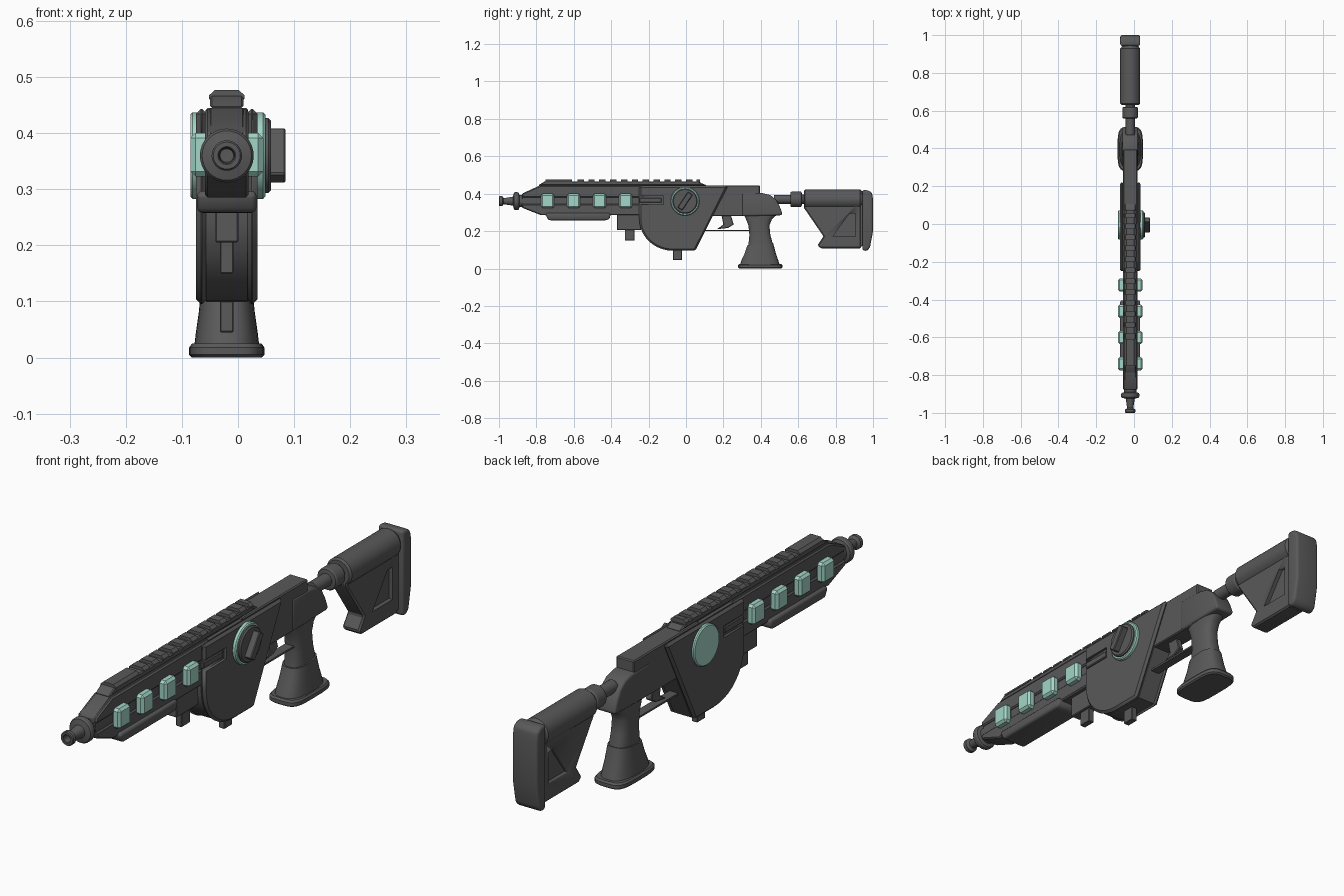
import bpy, bmesh, math
from mathutils import Matrix, Vector

cube = bpy.data.objects.get("Cube")
if cube:
    bpy.data.objects.remove(cube, do_unlink=True)

CX = -0.02   # centre plane of the body
BORE = 0.36  # height of the barrel axis


def material(name, rgb):
    m = bpy.data.materials.new(name)
    m.use_nodes = True
    m.diffuse_color = (*rgb, 1)
    m.node_tree.nodes["Principled BSDF"].inputs["Base Color"].default_value = (*rgb, 1)
    return m


GREY = material("dark grey", (0.1, 0.1, 0.1))
MINT = material("mint green", (0.37, 0.68, 0.58))


def finish(name, bm, mat=GREY, bevel=0.0, segments=1, smooth=True):
    bmesh.ops.recalc_face_normals(bm, faces=bm.faces)
    mesh = bpy.data.meshes.new(name)
    bm.to_mesh(mesh)
    bm.free()
    mesh.materials.append(mat)
    ob = bpy.data.objects.new(name, mesh)
    bpy.context.collection.objects.link(ob)
    bpy.ops.object.select_all(action='DESELECT')
    bpy.context.view_layer.objects.active = ob
    ob.select_set(True)
    if bevel:
        mod = ob.modifiers.new("bevel", 'BEVEL')
        mod.width, mod.segments = bevel, segments
        bpy.ops.object.modifier_apply(modifier="bevel")
    if smooth:
        bpy.ops.object.shade_smooth_by_angle(angle=math.radians(32))
    return ob


def slab(name, outline, x0, x1, **kw):
    """Side outline of (y, z) points, extruded from x0 to x1 off the centre plane."""
    bm = bmesh.new()
    face = bm.faces.new([bm.verts.new((CX + x0, y, z)) for y, z in outline])
    new = bmesh.ops.extrude_face_region(bm, geom=[face])["geom"]
    bmesh.ops.translate(bm, vec=(x1 - x0, 0, 0),
                        verts=[v for v in new if isinstance(v, bmesh.types.BMVert)])
    return finish(name, bm, **kw)


def box(name, x0, x1, y0, y1, z0, z1, **kw):
    return slab(name, [(y0, z0), (y1, z0), (y1, z1), (y0, z1)], x0, x1, **kw)


def loft(name, rings, **kw):
    bm = bmesh.new()
    rows = [[bm.verts.new(p) for p in ring] for ring in rings]
    for a, b in zip(rows, rows[1:]):
        for i in range(len(a)):
            j = (i + 1) % len(a)
            bm.faces.new((a[i], a[j], b[j], b[i]))
    bm.faces.new(rows[0])
    bm.faces.new(rows[-1])
    return finish(name, bm, **kw)


def turned(name, profile, z=BORE, sides=32):
    """Profile of (y, radius) turned about a lengthwise axis."""
    ang = [2 * math.pi * i / sides for i in range(sides)]
    return loft(name, [[(CX + r * math.cos(a), y, z + r * math.sin(a)) for a in ang]
                       for y, r in profile])


def disc(name, x0, x1, r, mat, bevel):
    ang = [2 * math.pi * i / 40 for i in range(40)]
    pts = [(-0.005 + r * math.cos(a), BORE + r * math.sin(a)) for a in ang]
    return slab(name, pts, x0, x1, mat=mat, bevel=bevel)


def upright(name, sections, power=0.75, **kw):
    """Sections of (z, y centre, half depth, half width, rearward tilt), rounded outline."""
    def sp(v):
        return math.copysign(abs(v) ** power, v)
    rings = []
    for z, yc, hy, hx, tilt in sections:
        ring = []
        for i in range(32):
            a = 2 * math.pi * i / 32
            ring.append((CX + hx * sp(math.cos(a)), yc + hy * sp(math.sin(a)),
                         z + tilt * sp(math.sin(a))))
        rings.append(ring)
    return loft(name, rings, **kw)


def carve(ob, cutter):
    bpy.ops.object.select_all(action='DESELECT')
    bpy.context.view_layer.objects.active = ob
    ob.select_set(True)
    mod = ob.modifiers.new("cut", 'BOOLEAN')
    mod.operation, mod.solver, mod.object = 'DIFFERENCE', 'EXACT', cutter
    bpy.ops.object.modifier_apply(modifier="cut")
    bpy.data.objects.remove(cutter, do_unlink=True)


# Barrel tip with a hollow mouth
turned("barrel_tip", [(-0.97, 0.012), (-0.998, 0.014), (-1.0, 0.016), (-1.0, 0.024),
                      (-0.996, 0.027), (-0.982, 0.027), (-0.975, 0.016), (-0.925, 0.024),
                      (-0.92, 0.044), (-0.914, 0.048), (-0.9, 0.048), (-0.894, 0.044),
                      (-0.89, 0.032), (-0.85, 0.032)])

# Handguard: core with upper and lower cheeks leaving a groove along the side
slab("handguard_core", [(-0.877, 0.325), (-0.775, 0.285), (-0.2, 0.285), (-0.2, 0.445),
                        (-0.78, 0.445), (-0.877, 0.4)], -0.032, 0.032, bevel=0.004)
slab("handguard_upper", [(-0.877, 0.38), (-0.2, 0.38), (-0.2, 0.443), (-0.78, 0.443),
                         (-0.877, 0.4)], -0.039, 0.039, bevel=0.005)
slab("handguard_lower", [(-0.877, 0.345), (-0.877, 0.325), (-0.775, 0.285),
                         (-0.2, 0.285), (-0.2, 0.345)], -0.039, 0.039, bevel=0.005)
slab("lower_rail", [(-0.75, 0.285), (-0.735, 0.258), (-0.42, 0.258), (-0.405, 0.27),
                    (-0.405, 0.297), (-0.75, 0.297)], -0.053, 0.053, bevel=0.01, segments=3)

# Light tabs on both sides
for i in range(4):
    y = -0.74 + 0.139 * i
    for side, name in ((1, "left"), (-1, "right")):
        box(f"light_tab_{name}_{i + 1}", side * 0.03, side * 0.065, y - 0.035, y + 0.035,
            0.323, 0.4, mat=MINT, bevel=0.009)

# Top rail: base with a toothed crown
box("rail_neck", -0.024, 0.024, -0.76, 0.08, 0.44, 0.46)
slab("rail_base", [(-0.79, 0.445), (0.11, 0.445), (0.06, 0.466), (-0.755, 0.466)],
     -0.03, 0.03, bevel=0.004)


def rail_tooth(name, y0, y1):
    section = [(-0.02, 0.452), (0.02, 0.452), (0.032, 0.461), (0.032, 0.467),
               (0.021, 0.477), (-0.021, 0.477), (-0.032, 0.467), (-0.032, 0.461)]
    loft(name, [[(CX + x, y, z) for x, z in section] for y in (y0, y1)], smooth=False)


rail_tooth("rail_front_block", -0.75, -0.61)
for i in range(11):
    y = -0.58 + i * 0.058
    rail_tooth(f"rail_tooth_{i + 1}", y, y + 0.034)
rail_tooth("rail_rear_block", 0.055, 0.075)

# Blocks hanging under the handguard and housing
box("front_mount", -0.021, 0.021, -0.37, -0.24, 0.205, 0.29, bevel=0.003)
box("front_mount_pin", -0.012, 0.012, -0.327, -0.275, 0.15, 0.21, bevel=0.002)
box("housing_foot", -0.012, 0.012, -0.07, -0.022, 0.045, 0.11, bevel=0.002)


# Round-bellied housing: core and two cheek panels
def belly(inset):
    arc = [(-0.07 - 0.18 * math.sin(a), 0.265 - 0.17 * math.cos(a))
           for a in (math.pi / 2 * k / 10 for k in range(11))]
    pts = [(0.225, 0.443), (0.05, 0.095)] + arc + [(-0.25, 0.443)]
    c = Vector((-0.03, 0.28))
    return [tuple(c + (Vector(p) - c) * (1 - inset)) for p in pts]


slab("housing_core", belly(0.02), -0.037, 0.037)
for side, name in ((1, "left"), (-1, "right")):
    panel = slab(f"housing_panel_{name}", belly(0), side * 0.035, side * 0.055, bevel=0.009)
    carve(panel, box("slot_cutter", side * 0.045, side * 0.08, -0.3, -0.12, 0.342, 0.387))
    box(f"slot_bar_{name}", side * 0.036, side * 0.05, -0.25, -0.13, 0.352, 0.377, bevel=0.003)

# Side discs and the selector dial
disc("disc_right", -0.065, -0.04, 0.077, MINT, 0.004)
disc("disc_left", 0.04, 0.069, 0.077, MINT, 0.004)
disc("dial", 0.06, 0.079, 0.067, GREY, 0.005)
bar = box("dial_handle", 0.07, 0.105, -0.05, 0.05, -0.015, 0.015, bevel=0.003)
bar.data.transform(Matrix.Translation((0, -0.005, BORE)) @ Matrix.Rotation(math.radians(56), 4, 'X'))

# Rear receiver
slab("rear_receiver", [(0.0, 0.445), (0.395, 0.445), (0.395, 0.28), (0.1, 0.28)],
     -0.038, 0.038, bevel=0.004)
slab("receiver_tail", [(0.3, 0.405), (0.41, 0.403), (0.45, 0.393), (0.48, 0.37), (0.5, 0.335),
                       (0.513, 0.3), (0.513, 0.285), (0.3, 0.28)],
     -0.041, 0.041, bevel=0.009, segments=3)

# Trigger and its guard
slab("trigger", [(0.19, 0.285), (0.24, 0.285), (0.255, 0.235), (0.225, 0.217), (0.165, 0.21),
                 (0.2, 0.235)], -0.012, 0.012, bevel=0.003)
box("trigger_guard", -0.018, 0.018, 0.1, 0.35, 0.2, 0.207)

# Grip, flared sleeve and foot plate
upright("grip", [(0.295, 0.4, 0.095, 0.036, 0), (0.265, 0.39, 0.07, 0.036, 0),
                 (0.23, 0.39, 0.056, 0.036, 0), (0.18, 0.395, 0.056, 0.037, 0),
                 (0.12, 0.4, 0.067, 0.04, 0), (0.05, 0.4, 0.08, 0.045, 0)])
upright("grip_sleeve", [(0.13, 0.397, 0.069, 0.045, 0.006), (0.08, 0.396, 0.084, 0.05, 0.003),
                        (0.045, 0.395, 0.098, 0.055, 0), (0.02, 0.395, 0.106, 0.058, 0)])
upright("grip_foot", [(0.0, 0.397, 0.112, 0.062, 0), (0.005, 0.397, 0.118, 0.067, 0),
                      (0.018, 0.397, 0.118, 0.067, 0), (0.025, 0.397, 0.112, 0.062, 0)], 0.5)

# Stock tube and collar
turned("stock_tube", [(0.47, 0.024), (0.558, 0.024), (0.56, 0.038), (0.566, 0.042),
                      (0.612, 0.042), (0.618, 0.038), (0.62, 0.026), (0.65, 0.026)], 0.37)
turned("stock_sleeve", [(0.63, 0.046), (0.637, 0.053), (0.93, 0.053), (0.937, 0.046),
                        (0.95, 0.04)], 0.37)

# Stock body with triangular recesses
stock = slab("stock_body", [(0.63, 0.37), (0.63, 0.325), (0.735, 0.172), (0.703, 0.125),
                            (0.72, 0.108), (0.937, 0.108), (0.937, 0.37)],
             -0.036, 0.036, bevel=0.006)
for side in (1, -1):
    carve(stock, slab("recess_cutter", [(0.785, 0.172), (0.905, 0.172), (0.905, 0.295),
                                        (0.875, 0.295)], side * 0.02, side * 0.08))
box("stock_spacer", -0.035, 0.035, 0.93, 0.95, 0.12, 0.4)

# Butt pad
slab("butt_pad", [(0.943, 0.098), (0.965, 0.093), (0.983, 0.11), (1.0, 0.2), (1.0, 0.37),
                  (0.994, 0.405), (0.975, 0.418), (0.943, 0.42)],
     -0.053, 0.053, bevel=0.014, segments=4)
